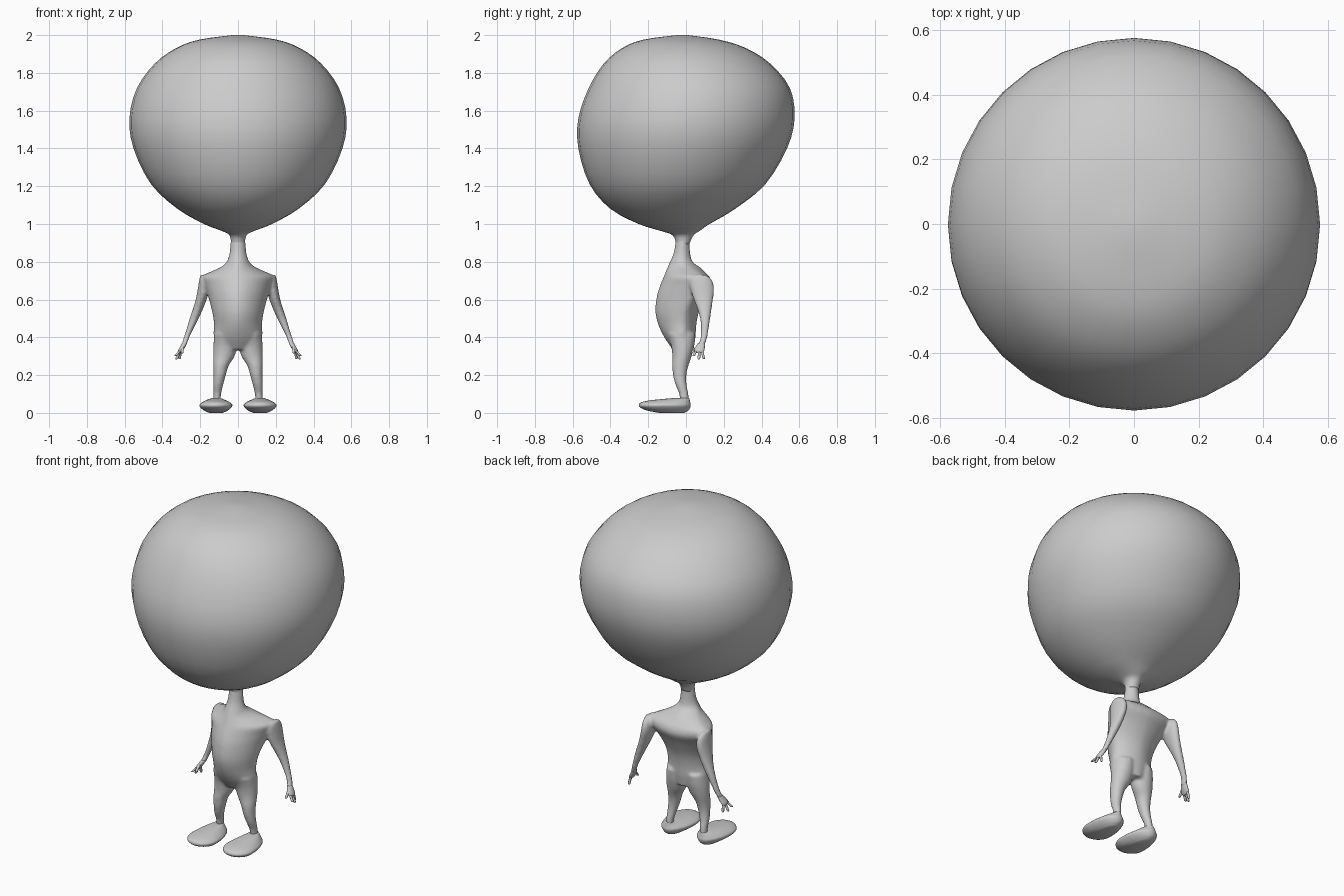
import bpy, bmesh, math


def spline(p0, p1, p2, p3, t):
    return [0.5 * (2 * b + (c - a) * t + (2 * a - 5 * b + 4 * c - d) * t * t
                   + (3 * b - a - 3 * c + d) * t ** 3)
            for a, b, c, d in zip(p0, p1, p2, p3)]


def loft(bm, rings, side=1, seg=24, steps=3, power=1.0):
    """Skin horizontal rings: (z, centre x, half width, y front, y widest, y back)."""
    n, fine = len(rings), []
    for i in range(n - 1):
        quad = [rings[min(max(i + k, 0), n - 1)] for k in (-1, 0, 1, 2)]
        fine += [spline(*quad, s / steps) for s in range(steps)]
    fine.append(rings[-1])
    loops = []
    for z, cx, w, yf, ym, yb in fine:
        loop = []
        for k in range(seg):
            a = 2 * math.pi * k / seg
            c, s = math.cos(a), math.sin(a)
            depth = yb - ym if s > 0 else ym - yf
            x = w * math.copysign(abs(c) ** power, c)
            y = ym + depth * math.copysign(abs(s) ** power, s)
            loop.append(bm.verts.new((side * (cx + x), y, z)))
        loops.append(loop)
    for a, b in zip(loops, loops[1:]):
        for k in range(seg):
            j = (k + 1) % seg
            bm.faces.new((a[k], a[j], b[j], b[k]))
    bm.faces.new(loops[0])
    bm.faces.new(loops[-1])


def finish(bm, name):
    bmesh.ops.recalc_face_normals(bm, faces=bm.faces)
    bm.faces.ensure_lookup_table()
    for f in bm.faces:
        f.smooth = True
    mesh = bpy.data.meshes.new(name)
    bm.to_mesh(mesh)
    bm.free()
    ob = bpy.data.objects.new(name, mesh)
    bpy.context.collection.objects.link(ob)
    return ob


# Balloon-shaped head tapering into the neck
bm = bmesh.new()
loft(bm, [(.89, 0, .036, -.052, -.016, .016), (.94, 0, .045, -.07, -.015, .04),
          (.965, 0, .09, -.14, -.03, .075), (1.0, 0, .18, -.25, -.05, .125),
          (1.08, 0, .32, -.40, -.06, .26), (1.21, 0, .46, -.51, -.04, .42),
          (1.4, 0, .553, -.57, -.015, .535), (1.56, 0, .575, -.57, 0, .575),
          (1.72, 0, .535, -.515, .01, .55), (1.85, 0, .44, -.435, 0, .445),
          (1.93, 0, .33, -.34, -.01, .32), (1.975, 0, .21, -.23, -.02, .18),
          (2.0, 0, .03, -.05, -.02, .01)], seg=32)
finish(bm, "head")

# Body: torso, legs and arms fused into one skin
bm = bmesh.new()
loft(bm, [(.335, 0, .09, -.07, -.02, .04), (.4, 0, .128, -.115, -.02, .05),
          (.47, 0, .127, -.148, -.02, .055), (.54, 0, .138, -.162, -.01, .07),
          (.62, 0, .16, -.154, .03, .105), (.68, 0, .185, -.135, .07, .135),
          (.72, 0, .197, -.118, .08, .125), (.745, 0, .15, -.108, .06, .1),
          (.77, 0, .095, -.098, .02, .075), (.8, 0, .06, -.085, -.02, .035),
          (.85, 0, .044, -.065, -.02, .022), (.93, 0, .038, -.052, -.016, .018)],
     seg=40, power=1.15)
leg = [(.045, .113, .019, -.03, -.005, .018), (.1, .11, .021, -.036, -.01, .013),
       (.15, .105, .027, -.056, -.025, .003), (.2, .097, .033, -.069, -.03, .002),
       (.25, .09, .041, -.073, -.03, .013), (.3, .075, .057, -.072, -.02, .03),
       (.36, .066, .064, -.08, -.02, .045), (.42, .064, .062, -.1, -.03, .05)]
arm = [(.355, .287, .014, .06, .08, .1), (.4, .272, .015, .077, .095, .113),
       (.45, .252, .019, .079, .1, .121), (.5, .232, .024, .074, .104, .128),
       (.55, .212, .027, .06, .1, .136), (.6, .195, .029, .04, .095, .143),
       (.65, .183, .031, .025, .085, .149), (.7, .18, .026, .02, .085, .14),
       (.73, .187, .012, .05, .08, .11)]
for side in (-1, 1):
    loft(bm, leg, side)
    loft(bm, arm, side)
body = finish(bm, "body")
remesh = body.modifiers.new("fuse", 'REMESH')
remesh.mode = 'VOXEL'
remesh.voxel_size = .008
remesh.use_smooth_shade = True
smooth = body.modifiers.new("blend", 'SMOOTH')
smooth.factor, smooth.iterations = .5, 5

# Feet: flat pads, broad at the toes and narrow at the heel
foot = [(0, .117, .035, -.14, -.08, -.01), (.012, .117, .062, -.205, -.14, .012),
        (.028, .117, .081, -.242, -.15, .022), (.042, .117, .0875, -.25, -.15, .025),
        (.056, .117, .073, -.238, -.14, .022), (.068, .117, .05, -.18, -.1, .02),
        (.078, .114, .024, -.07, -.02, .017)]
palm = [(.37, .283, .013, .064, .083, .102), (.35, .293, .014, .05, .074, .1),
        (.33, .304, .013, .043, .07, .097), (.318, .308, .008, .05, .07, .09)]
# Finger root and tip points, thumb last
fingers = [((.308, .052, .328), (.332, .04, .300)), ((.308, .07, .325), (.327, .068, .283)),
           ((.306, .085, .328), (.309, .095, .284)), ((.293, .055, .348), (.296, .028, .315))]
for side, label in ((-1, "left"), (1, "right")):
    bm = bmesh.new()
    loft(bm, foot, side)
    finish(bm, "foot_" + label)
    bm = bmesh.new()
    loft(bm, palm, side, seg=16)
    for root, tip in fingers:
        rings = []
        for t, r in ((1, .003), (.85, .0075), (.4, .007), (0, .008)):
            x, y, z = (a + (b - a) * t for a, b in zip(root, tip))
            rings.append((z, x, r, y - r, y, y + r))
        loft(bm, rings, side, seg=10, steps=2)
    finish(bm, "hand_" + label)
